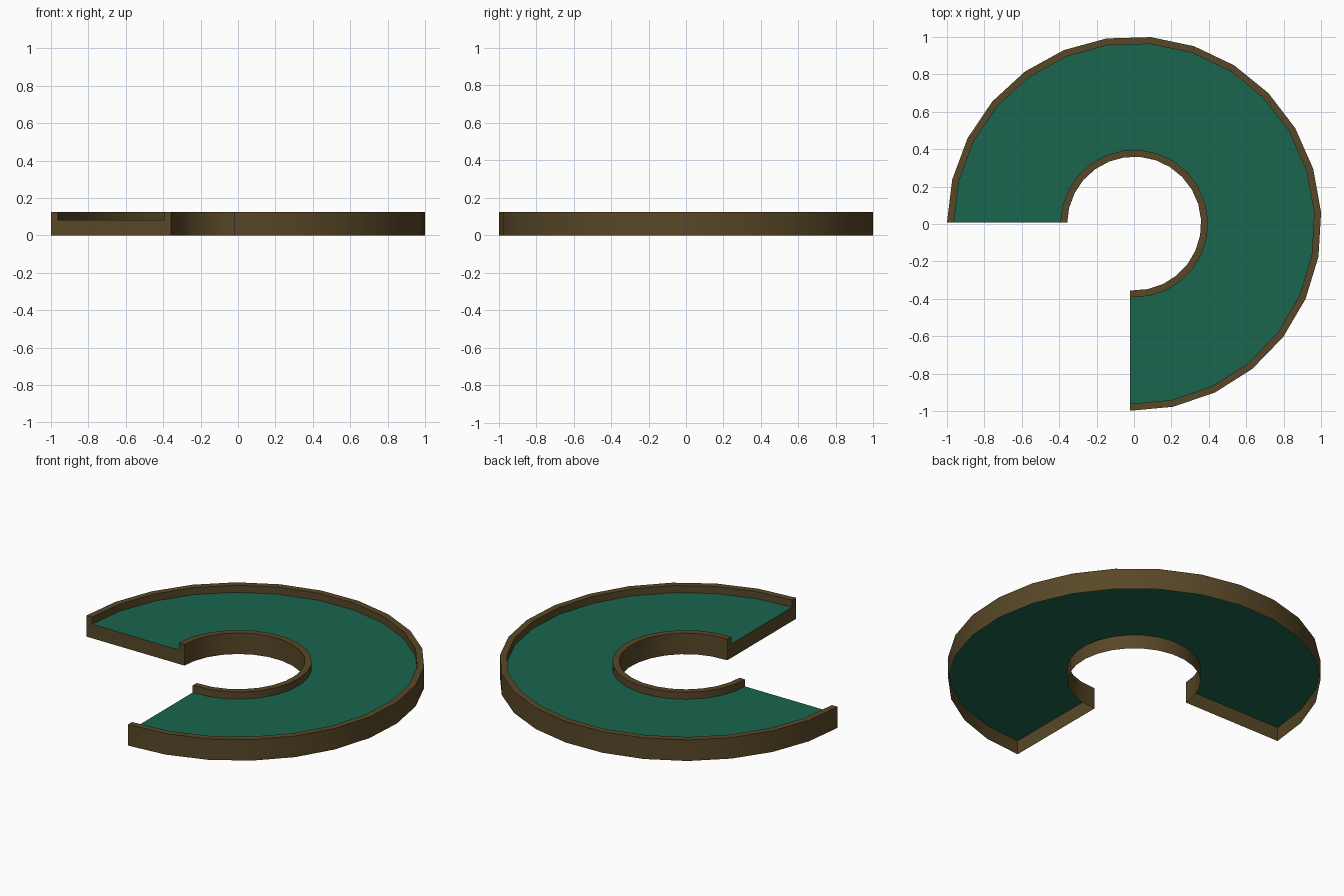
import bpy, bmesh, math

if "Cube" in bpy.data.objects:
    bpy.data.objects.remove(bpy.data.objects["Cube"])

SEGMENTS = 20
STEP = math.radians(13.58)
CENTRE = (0.001, 0.002)

# Frame cross-section (radius, height): open underneath, raised inner and outer rims
FRAME = [(0.358, 0.0), (1.001, 0.0), (1.001, 0.125), (0.964, 0.125),
         (0.964, 0.083), (0.395, 0.083), (0.395, 0.125), (0.358, 0.125)]
FRAME_EDGES = [1, 2, 3, 5, 6, 7]      # leave out the underside and the floor
# Thin floor sheet, seen from above and below
FLOOR = [(1.001, 0.083), (0.358, 0.083)]


def material(name, rgb):
    m = bpy.data.materials.new(name)
    m.diffuse_color = (*rgb, 1.0)
    m.use_nodes = True
    m.node_tree.nodes["Principled BSDF"].inputs["Base Color"].default_value = m.diffuse_color
    return m


def sweep_point(i, r, z):
    a = math.pi - i * STEP
    x = CENTRE[0] + r * math.cos(a)
    y = CENTRE[1] + r * math.sin(a)
    # Both open ends are cut square to the axes
    if i == 0:
        y = 0.008
    if i == SEGMENTS:
        x = -0.022
    return x, y, z


def sweep(name, profile, edges, mat, caps=False):
    bm = bmesh.new()
    rings = [[bm.verts.new(sweep_point(i, r, z)) for r, z in profile]
             for i in range(SEGMENTS + 1)]
    for a, b in zip(rings, rings[1:]):
        for k in edges:
            j = (k + 1) % len(profile)
            bm.faces.new((a[k], a[j], b[j], b[k]))
    if caps:
        bm.faces.new(list(reversed(rings[0])))
        bm.faces.new(rings[-1])
    mesh = bpy.data.meshes.new(name)
    bm.to_mesh(mesh)
    bm.free()
    mesh.materials.append(mat)
    obj = bpy.data.objects.new(name, mesh)
    bpy.context.collection.objects.link(obj)
    # Smooth around the curve, sharp at the rim corners
    bpy.ops.object.select_all(action='DESELECT')
    obj.select_set(True)
    bpy.context.view_layer.objects.active = obj
    bpy.ops.object.shade_smooth_by_angle(angle=math.radians(30))
    return obj


sweep("rim_frame", FRAME, FRAME_EDGES, material("brown wood", (0.098, 0.064, 0.020)), caps=True)
sweep("floor_sheet", FLOOR, [0], material("green felt", (0.010, 0.130, 0.076)))
